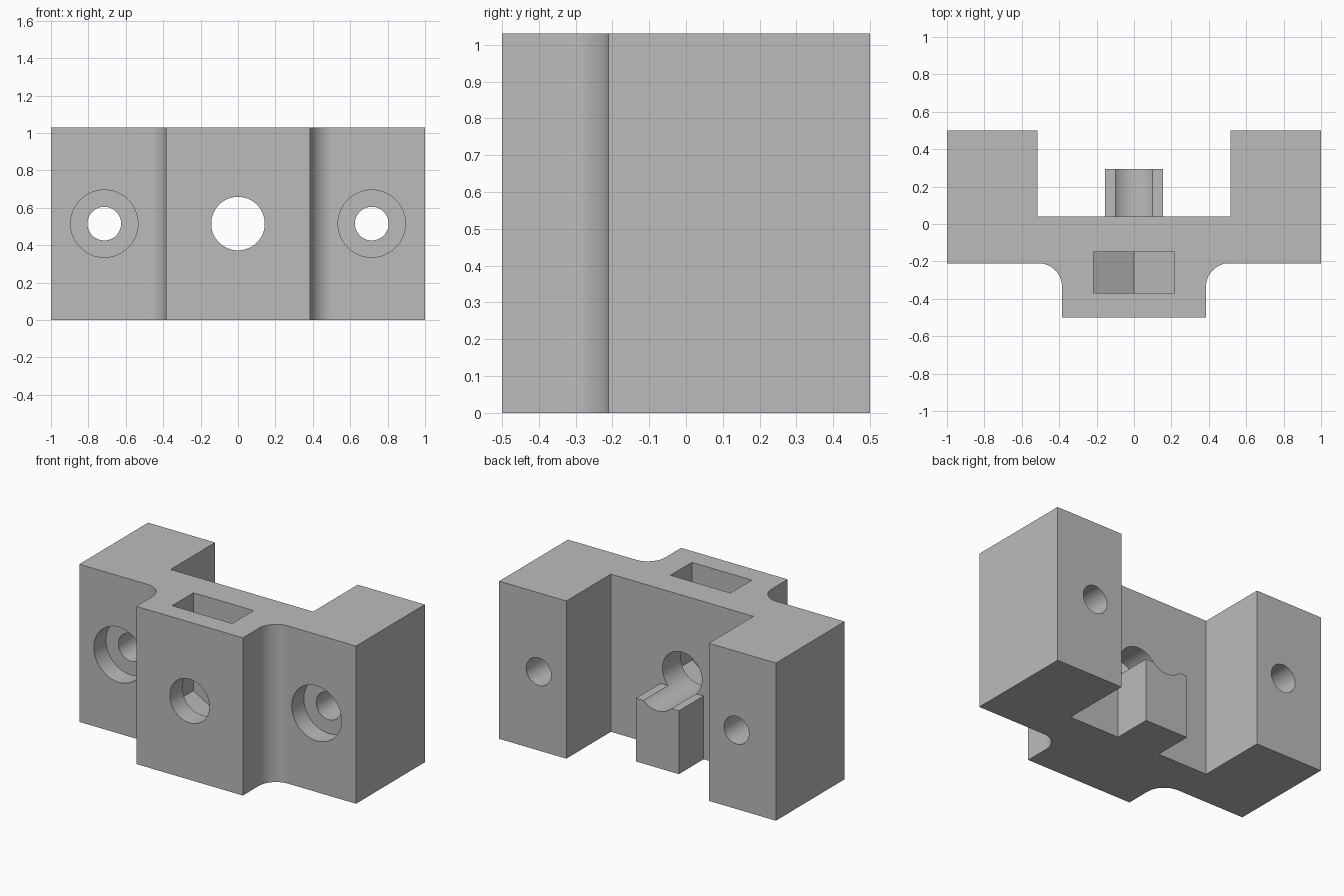
import bpy, bmesh
from math import pi, sin, cos
from mathutils import Matrix

if "Cube" in bpy.data.objects:
    bpy.data.objects.remove(bpy.data.objects["Cube"], do_unlink=True)

HEIGHT = 1.03
MID = HEIGHT / 2          # height of every hole axis
FRONT, WING, WALL, BACK = -0.5, -0.21, 0.04, 0.5

grey = bpy.data.materials.new("plain grey")
grey.use_nodes = True
grey.diffuse_color = (0.5, 0.5, 0.5, 1)
grey.node_tree.nodes["Principled BSDF"].inputs["Base Color"].default_value = (0.5, 0.5, 0.5, 1)


def prism(name, outline, depth):
    """Closed prism made by sweeping a 3D outline along a vector."""
    bm = bmesh.new()
    face = bm.faces.new([bm.verts.new(p) for p in outline])
    swept = bmesh.ops.extrude_face_region(bm, geom=[face])["geom"]
    bmesh.ops.translate(bm, vec=depth, verts=[v for v in swept if isinstance(v, bmesh.types.BMVert)])
    bmesh.ops.recalc_face_normals(bm, faces=bm.faces)
    mesh = bpy.data.meshes.new(name)
    bm.to_mesh(mesh)
    bm.free()
    mesh.materials.append(grey)
    ob = bpy.data.objects.new(name, mesh)
    bpy.context.collection.objects.link(ob)
    return ob


def bore(name, x, radius, y0, y1):
    """Round cutter running front to back at hole height."""
    ring = [(x + radius * cos(2 * pi * i / 64), y0, MID + radius * sin(2 * pi * i / 64))
            for i in range(64)]
    return prism(name, ring, (0, y1 - y0, 0))


def cut_and_shade(ob, cutters):
    bpy.ops.object.select_all(action="DESELECT")
    ob.select_set(True)
    bpy.context.view_layer.objects.active = ob
    for cutter in cutters:
        mod = ob.modifiers.new(cutter.name, "BOOLEAN")
        mod.operation = "DIFFERENCE"
        mod.solver = "EXACT"
        mod.object = cutter
        bpy.ops.object.modifier_apply(modifier=mod.name)
    bpy.ops.object.shade_smooth_by_angle()
    weighted = ob.modifiers.new("flat face normals", "WEIGHTED_NORMAL")
    weighted.keep_sharp = True


# Bracket plan: right half with a filleted inner corner, then mirrored
fillet, boss = 0.125, 0.385
half = [(boss, FRONT)]
for i in range(17):
    a = pi - i * pi / 32
    half.append((boss + fillet + fillet * cos(a), WING - fillet + fillet * sin(a)))
half += [(1, WING), (1, BACK), (0.515, BACK), (0.515, WALL)]
plan = half + [(-x, y) for x, y in reversed(half)]
bracket = prism("bracket_body", [(x, y, 0) for x, y in plan], (0, 0, HEIGHT))

# Support post behind the wall
w = 0.155
post = prism("rear_support_post", [(-w, WALL, 0), (w, WALL, 0), (w, 0.295, 0), (-w, 0.295, 0)],
             (0, 0, 0.413))

# Cutters: centre bore, nut slot with V floor, counterbored wing holes
centre = bore("centre_bore_cutter", 0, 0.143, -1, 1)
s, corner = 0.217, 0.25
slot_outline = [(-s, HEIGHT + 0.2), (-s, MID - corner / 2), (0, MID - corner),
                (s, MID - corner / 2), (s, HEIGHT + 0.2)]
slot = prism("nut_slot_cutter", [(x, -0.37, z) for x, z in slot_outline], (0, 0.22, 0))
cutters = [slot, centre]
for side, x in (("left", 0.715), ("right", -0.715)):
    cutters.append(bore(side + "_counterbore_cutter", x, 0.18, -0.33, WING + 0.125))
    cutters.append(bore(side + "_screw_hole_cutter", x, 0.09, -0.4, 1))

cut_and_shade(bracket, cutters)
cut_and_shade(post, [centre])

for cutter in cutters:
    bpy.data.objects.remove(cutter, do_unlink=True)
